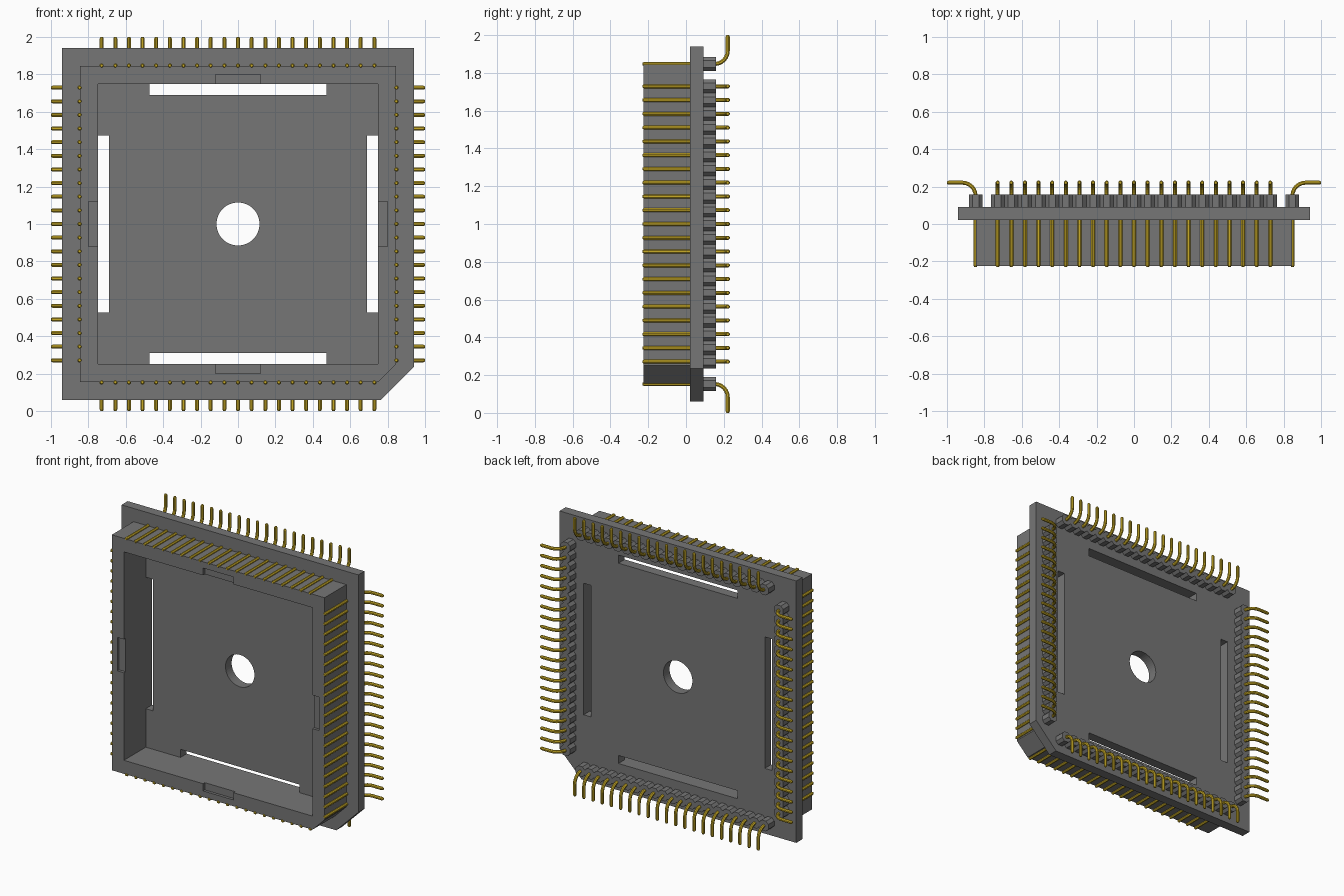
import bpy, bmesh, math
from mathutils import Matrix, Vector

cube = bpy.data.objects.get("Cube")
if cube:
    bpy.data.objects.remove(cube, do_unlink=True)

PINS, PITCH, PIN_R = 21, 0.0729, 0.0115
ROW = 0.847            # distance of each pin row from the centre
FRONT, FLOOR, BACK = -0.225, 0.022, 0.092
CENTRE = Vector((0, 0, 1))


def material(name, rgb, rough):
    m = bpy.data.materials.new(name)
    m.use_nodes = True
    m.diffuse_color = (*rgb, 1)
    bsdf = m.node_tree.nodes["Principled BSDF"]
    bsdf.inputs["Base Color"].default_value = (*rgb, 1)
    bsdf.inputs["Roughness"].default_value = rough
    return m


GREY = material("grey plastic", (0.18, 0.18, 0.18), 0.6)
GOLD = material("gold metal", (0.60, 0.42, 0.02), 0.4)


def finish(bm, name, mat):
    bmesh.ops.recalc_face_normals(bm, faces=bm.faces)
    me = bpy.data.meshes.new(name)
    bm.to_mesh(me)
    bm.free()
    me.materials.append(mat)
    ob = bpy.data.objects.new(name, me)
    ob.location = CENTRE
    bpy.context.collection.objects.link(ob)
    return ob


def add_prism(bm, outline, y0, y1):
    """Extrude an (x, z) outline along y."""
    face = bm.faces.new([bm.verts.new((x, y0, z)) for x, z in outline])
    ext = bmesh.ops.extrude_face_region(bm, geom=[face])["geom"]
    bmesh.ops.translate(bm, vec=(0, y1 - y0, 0),
                        verts=[v for v in ext if isinstance(v, bmesh.types.BMVert)])


def prism(name, outline, y0, y1):
    bm = bmesh.new()
    add_prism(bm, outline, y0, y1)
    return finish(bm, name, GREY)


def rect(x0, x1, z0, z1):
    return [(x0, z0), (x1, z0), (x1, z1), (x0, z1)]


def keyed_square(h, c):
    """Square with its lower +x corner cut off."""
    return [(-h, -h), (h - c, -h), (h, c - h), (h, h), (-h, h)]


def turned(outline, quarter):
    for _ in range(quarter):
        outline = [(-z, x) for x, z in outline]
    return outline


def cut(target, cutters):
    for c in cutters:
        mod = target.modifiers.new("cut", 'BOOLEAN')
        mod.operation, mod.solver, mod.object = 'DIFFERENCE', 'EXACT', c
    bpy.context.view_layer.update()
    graph = bpy.context.evaluated_depsgraph_get()
    mesh = bpy.data.meshes.new_from_object(target.evaluated_get(graph))
    target.modifiers.clear()
    target.data = mesh
    for c in cutters:
        bpy.data.objects.remove(c, do_unlink=True)


# Base plate with a centre hole and four slots
plate = prism("base_plate", keyed_square(0.94, 0.175), FLOOR, BACK)
circle = [(0.115 * math.cos(a), 0.115 * math.sin(a))
          for a in (math.tau * i / 48 for i in range(48))]
holes = [prism("hole_cutter", circle, FLOOR - 0.1, BACK + 0.1)]
slot = rect(-0.472, 0.472, 0.69, 0.748)
holes += [prism("slot_cutter", turned(slot, q), FLOOR - 0.1, BACK + 0.1) for q in range(4)]
cut(plate, holes)

# Raised wall around the pocket, with a shallow notch in each rim
wall = prism("socket_wall", keyed_square(ROW - 0.002, 0.095), FRONT, FLOOR)
pocket = [prism("pocket_cutter", rect(-0.748, 0.748, -0.748, 0.748), FRONT - 0.1, FLOOR + 0.1)]
notch = rect(-0.12, 0.12, 0.70, 0.80)
pocket += [prism("notch_cutter", turned(notch, q), FRONT - 0.1, FRONT + 0.02) for q in range(4)]
cut(wall, pocket)

offsets = [(i - (PINS - 1) / 2) * PITCH for i in range(PINS)]


# Row of eight-sided spacer blocks on the back
def spacer_row():
    bm = bmesh.new()
    h, c = PITCH / 2, 0.019
    for x in offsets:
        octagon = [(x - h, ROW - h + c), (x - h + c, ROW - h), (x + h - c, ROW - h),
                   (x + h, ROW - h + c), (x + h, ROW + h - c), (x + h - c, ROW + h),
                   (x - h + c, ROW + h), (x - h, ROW + h - c)]
        add_prism(bm, octagon, BACK, BACK + 0.067)
    return finish(bm, "spacer_row", GREY)


# Row of bent pins: straight along the wall, then curved outwards
def pin_row():
    bend, start = 0.07, 0.151
    path = [(FRONT - 0.005, ROW, 0.6), (FRONT + 0.002, ROW, 1)]
    for i in range(7):
        a = math.pi / 2 * i / 6
        path.append((start + bend * math.sin(a), ROW + bend * (1 - math.cos(a)), 1))
    path += [(start + bend, 0.992, 1), (start + bend, 1.0, 0.6)]
    bm = bmesh.new()
    sides = 8
    for x in offsets:
        rings = []
        for i, (y, z, scale) in enumerate(path):
            before, after = path[max(i - 1, 0)], path[min(i + 1, len(path) - 1)]
            t = Vector((after[0] - before[0], after[1] - before[1])).normalized()
            ring = []
            for k in range(sides):
                a = math.tau * (k + 0.5) / sides
                u, v = PIN_R * scale * math.cos(a), PIN_R * scale * math.sin(a)
                ring.append(bm.verts.new((x + u, y - t.y * v, z + t.x * v)))
            rings.append(ring)
        for a, b in zip(rings, rings[1:]):
            for k in range(sides):
                n = (k + 1) % sides
                bm.faces.new((a[k], a[n], b[n], b[k]))
        bm.faces.new(rings[0])
        bm.faces.new(rings[-1])
    return finish(bm, "pin_row", GOLD)


# Repeat both rows on all four sides
for base in (spacer_row(), pin_row()):
    kind = base.name
    for q, side in enumerate(("top", "left", "bottom", "right")):
        ob = base if q == 0 else base.copy()
        if q:
            bpy.context.collection.objects.link(ob)
        ob.name = f"{side}_{kind}"
        ob.matrix_world = Matrix.Translation(CENTRE) @ Matrix.Rotation(q * math.pi / 2, 4, 'Y')
